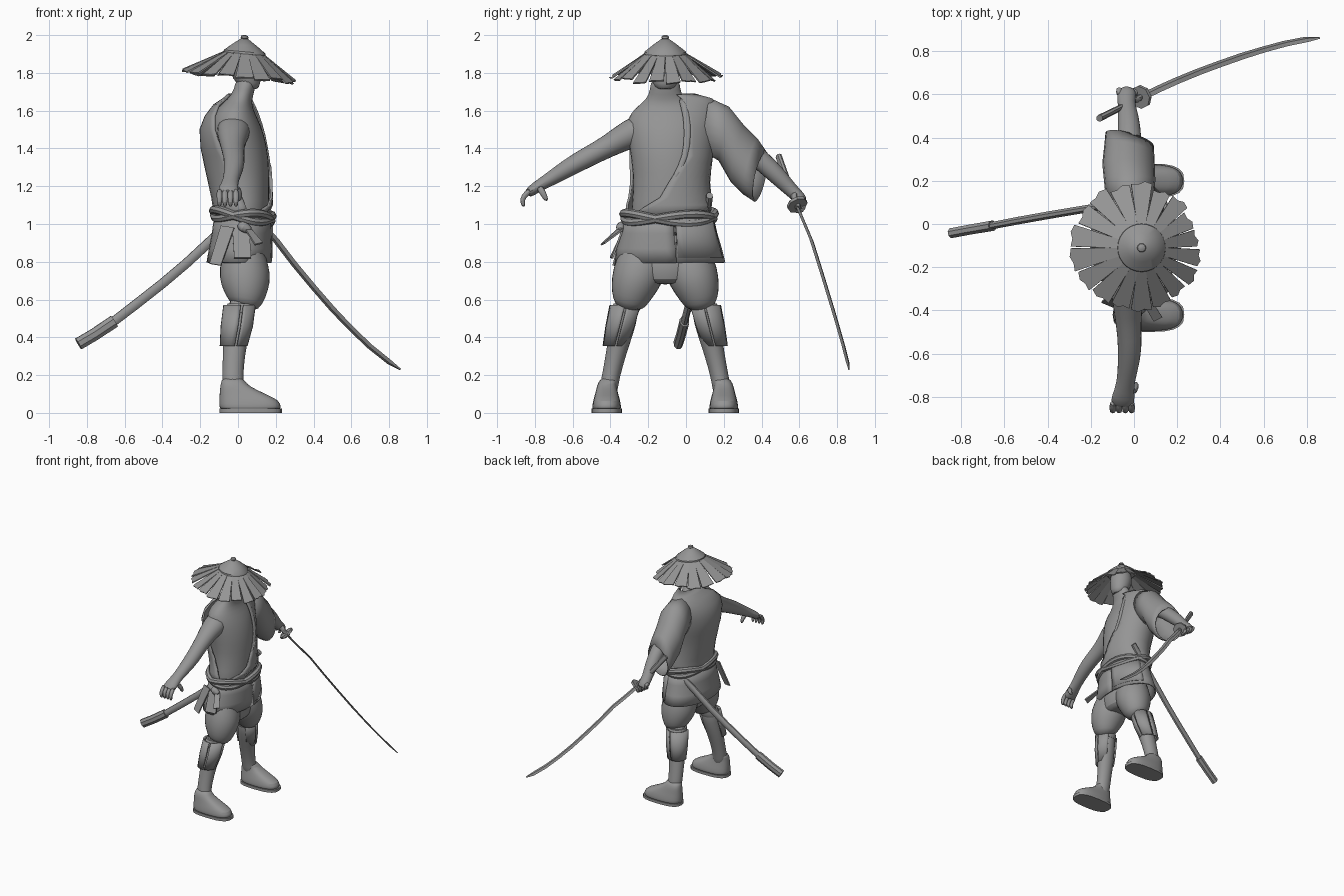
import bpy, bmesh, math, random
from mathutils import Vector as V
random.seed(4)
MID = -0.11  # side-to-side centre of the body (the figure faces +x)

mat = bpy.data.materials.new("warm_grey")
mat.diffuse_color = (0.3, 0.3, 0.3, 1)


def finish(name, bm, smooth=40, sub=0, thick=0):
    bmesh.ops.recalc_face_normals(bm, faces=bm.faces[:])
    me = bpy.data.meshes.new(name)
    bm.to_mesh(me)
    bm.free()
    ob = bpy.data.objects.new(name, me)
    bpy.context.collection.objects.link(ob)
    me.materials.append(mat)
    if thick:
        m = ob.modifiers.new("thickness", 'SOLIDIFY')
        m.thickness, m.offset = thick, 0
    if sub:
        m = ob.modifiers.new("round", 'SUBSURF')
        m.levels = m.render_levels = sub
    if smooth:
        bpy.ops.object.select_all(action='DESELECT')
        ob.select_set(True)
        bpy.context.view_layer.objects.active = ob
        bpy.ops.object.shade_smooth_by_angle(angle=math.radians(smooth))
    return ob


def grid(name, rows, closed=True, caps=True, loop=False, **kw):
    """Skin a list of point rows."""
    bm = bmesh.new()
    vs = [[bm.verts.new(p) for p in r] for r in rows]
    n = len(vs[0])
    for i in range(len(vs) - (0 if loop else 1)):
        a, b = vs[i], vs[(i + 1) % len(vs)]
        for j in range(n if closed else n - 1):
            k = (j + 1) % n
            bm.faces.new((a[j], a[k], b[k], b[j]))
    if caps and closed and not loop:
        bm.faces.new(vs[0])
        bm.faces.new(vs[-1])
    return finish(name, bm, **kw)


def ellipse(c, u, v, n=16, a0=0, a1=None, p=1):
    """Points round an ellipse; p below 1 makes it boxier."""
    end = a0 + 360 if a1 is None else a1
    div = n if a1 is None else n - 1
    ang = [math.radians(a0 + (end - a0) * j / div) for j in range(n)]
    f = lambda t: math.copysign(abs(t) ** p, t)
    return [V(c) + V(u) * f(math.cos(a)) + V(v) * f(math.sin(a)) for a in ang]


def tube(name, pts, n=12, ref=(1, 0, 0), loop=False, a0=0, **kw):
    """Elliptic tube through (x, y, z, half_width, half_depth) points."""
    rows, m = [], len(pts)
    for i, p in enumerate(pts):
        lo, hi = ((i - 1) % m, (i + 1) % m) if loop else (max(i - 1, 0), min(i + 1, m - 1))
        t = (V(pts[hi][:3]) - V(pts[lo][:3])).normalized()
        u = V(ref) - t * V(ref).dot(t)
        u.normalize()
        rows.append(ellipse(p[:3], u * p[3], t.cross(u) * p[4], n, a0))
    return grid(name, rows, loop=loop, **kw)


def stack(name, rows, n=16, p=1, **kw):
    """Horizontal ellipses (z, cx, cy, rx, ry)."""
    return grid(name, [ellipse((x, y, z), (rx, 0, 0), (0, ry, 0), n, p=p)
                       for z, x, y, rx, ry in rows], **kw)


def sheet(name, rows, n=24, thick=0.012, s=1, **kw):
    """Open wrapped cloth (z, cx, cy, rx, ry, angle0, angle1)."""
    return grid(name, [ellipse((x, y, z), (rx, 0, 0), (0, s * ry, 0), n, a, b)
                       for z, x, y, rx, ry, a, b in rows], closed=False, thick=thick, **kw)


def plate(name, pts, thick=0.01):
    bm = bmesh.new()
    bm.faces.new([bm.verts.new(p) for p in pts])
    return finish(name, bm, smooth=0, thick=thick)


# torso, neck and head
stack("torso", [(.93, .025, -.09, .12, .2), (1.05, .03, -.09, .138, .21), (1.2, .02, -.085, .148, .192),
                (1.35, .01, -.09, .158, .205), (1.48, -.01, -.09, .152, .225), (1.56, -.02, -.09, .125, .23),
                (1.62, -.015, -.1, .092, .165), (1.66, .01, -.11, .065, .1), (1.71, .035, -.11, .055, .08),
                (1.78, .045, -.11, .057, .078)], sub=1)
stack("head", [(1.71, .07, MID, .035, .045), (1.74, .055, MID, .065, .068), (1.8, .04, MID, .085, .082),
               (1.87, .035, MID, .09, .085), (1.93, .035, MID, .06, .06)], sub=1)

# bare arm
tube("bare_arm", [(-.02, -.18, 1.52, .1, .09), (-.025, -.29, 1.483, .09, .083), (-.03, -.41, 1.412, .064, .06),
                  (-.02, -.52, 1.355, .058, .056), (-.02, -.62, 1.3, .056, .051), (-.04, -.74, 1.225, .039, .036),
                  (-.05, -.8, 1.19, .056, .031), (-.055, -.845, 1.155, .058, .026)], sub=1)
for i in range(4):
    x = -.098 + i * .029
    tube("open_finger", [(x, -.82, 1.185, .017, .018), (x, -.862, 1.145, .017, .016), (x, -.868, 1.115, .014, .014),
                         (x, -.855, 1.09, .009, .009)], n=8, sub=1)
tube("open_thumb", [(-.01, -.78, 1.2, .022, .022), (.008, -.755, 1.16, .018, .018), (.008, -.735, 1.12, .012, .012)],
     n=8, sub=1)

# sword arm and gripping hand
tube("sword_arm", [(-.02, .05, 1.53, .09, .085), (-.02, .17, 1.51, .085, .075), (-.02, .3, 1.42, .06, .055),
                   (-.02, .4, 1.335, .057, .056), (-.025, .49, 1.25, .052, .05), (-.035, .555, 1.18, .04, .038),
                   (-.035, .6, 1.14, .048, .036), (-.03, .625, 1.11, .038, .028)], sub=1)
for i in range(4):
    x, z = -.07 + i * .025, 1.155 - i * .015
    tube("grip_finger", [(x, .59, z, .015, .016), (x, .632, z - .01, .015, .015), (x + .01, .617, z - .045, .013, .013),
                         (x + .01, .575, z - .045, .01, .01)], n=8, sub=1)
tube("grip_thumb", [(-.01, .58, 1.17, .016, .016), (.02, .57, 1.14, .014, .014), (.03, .59, 1.105, .01, .01)],
     n=8, sub=1)

# robe over one shoulder, with a hanging sleeve
sheet("robe", [(1.03, .025, -.09, .148, .225, -80, 285), (1.1, .025, -.09, .155, .222, -30, 275),
               (1.14, .022, -.085, .158, .215, -14, 270), (1.22, .012, -.085, .165, .207, -2, 262),
               (1.3, .002, -.085, .173, .215, 12, 255), (1.36, -.007, -.085, .176, .222, 24, 250),
               (1.4, -.014, -.085, .178, .23, 22, 245), (1.5, -.028, -.085, .17, .242, 21, 236),
               (1.57, -.028, -.08, .143, .248, 17, 228), (1.63, -.02, -.06, .105, .225, 8, 220),
               (1.66, -.005, -.035, .074, .17, 5, 215), (1.685, .01, -.06, .06, .105, 5, 210)])
grid("sleeve", [ellipse(c, u, v, 20) for c, u, v in (
    ((-.02, .1, 1.53), (.105, 0, 0), (0, .02, .135)), ((-.02, .2, 1.478), (.115, 0, 0), (0, .025, .14)),
    ((-.025, .27, 1.375), (.118, -.01, 0), (0, .03, .15)), ((-.022, .34, 1.305), (.112, -.02, 0), (0, .035, .145)),
    ((-.02, .393, 1.25), (.108, -.03, 0), (0, .027, .13)))], caps=False, thick=.008)
tube("robe_collar", [(.06, -.03, 1.675, .01, .018), (.105, .005, 1.58, .01, .02), (.138, .008, 1.47, .01, .02),
                     (.157, .0, 1.36, .01, .018), (.172, -.05, 1.26, .008, .015), (.173, -.12, 1.14, .008, .015)],
     n=8, sub=1)

# skirt panels, rope belt and sash
sheet("skirt", [(1.04, .025, -.09, .146, .23, 12, 365), (.95, .02, -.09, .153, .25, 10, 366),
                (.87, .014, -.088, .162, .272, 8, 367), (.795, .006, -.085, .167, .288, 7, 367)], n=32)
sheet("front_flap", [(1.03, .03, -.09, .15, .232, 8, 80), (.92, .023, -.09, .157, .262, 9, 75),
                     (.82, .012, -.088, .167, .292, 9, 72)], n=10)
for k in range(2):
    ring = []
    for j in range(40):
        a = 2 * math.pi * j / 40
        w = math.sin(2 * a + .6 + math.pi * k)
        ring.append((.025 + (.15 + .006 * w) * math.cos(a), -.09 + (.235 + .006 * w) * math.sin(a),
                     1.04 + .024 * w - .014 * math.cos(a), .023, .026))
    tube("rope_belt", ring, n=8, ref=(0, 0, 1), loop=True)
tube("belt_knot", [(.0, -.33, 1.0, .02, .02), (.03, -.35, .985, .035, .03), (.07, -.345, .96, .02, .02)], n=10, sub=1)
plate("sash_end", [(.02, -.33, 1.0), (.07, -.335, .97), (.13, -.43, .9), (.09, -.45, .89)])
plate("sash_tail", [(-.03, -.33, .97), (.06, -.34, .96), (.07, -.39, .82), (-.02, -.4, .82)])
plate("sash_corner", [(-.09, -.31, .99), (-.02, -.335, .98), (-.09, -.385, .78), (-.15, -.36, .79)])

# trouser seat, legs, shin guards and shoes
stack("trouser_seat", [(.68, .035, MID, .08, .11), (.7, .035, MID, .115, .17), (.77, .03, MID, .13, .2),
                       (.9, .025, MID, .125, .2)], sub=1)
for s in (-1, 1):
    def leg(name, pts, **kw):
        tube(name, [(x, MID + s * d, z, a, b) for x, d, z, a, b in pts], n=16, **kw)

    leg("trouser_leg", [(.022, .08, .92, .1, .12), (.027, .11, .82, .122, .14), (.038, .15, .72, .142, .138),
                        (.042, .175, .645, .12, .118), (.038, .185, .59, .095, .095), (.025, .19, .555, .07, .07)], sub=1)
    leg("shin", [(.015, .19, .62, .065, .065), (.003, .22, .48, .07, .07), (-.018, .25, .36, .064, .058),
                 (-.025, .275, .25, .057, .05), (-.03, .295, .16, .057, .048), (-.015, .305, .08, .06, .05)], sub=1)
    for a0, a1 in ((-62, -4), (4, 75), (85, 200)):
        sheet("shin_guard", [(.57, .008, MID + s * .208, .08, .082, a0, a1),
                             (.46, -.006, MID + s * .235, .08, .076, a0, a1),
                             (.355, -.023, MID + s * .262, .068, .064, a0, a1)], n=8, thick=.012, s=s)
    y = MID + s * .31
    stack("knee_band", [(.58, .015, MID + s * .2, .07, .072), (.55, .012, MID + s * .21, .078, .078),
                        (.53, .007, MID + s * .215, .072, .072)], n=20)
    stack("shoe_sole", [(0, .067, y, .166, .08), (.022, .067, y, .166, .08)], n=20, p=.7)
    stack("shoe", [(.012, .065, y, .164, .077), (.03, .065, y, .166, .078), (.065, .06, y, .162, .073),
                   (.09, .035, y, .135, .065), (.125, -.002, y, .095, .056), (.155, -.025, y, .067, .049),
                   (.19, -.028, MID + s * .292, .057, .046)], p=.75, sub=1)

# straw hat: cap, knob and loose slats, tipped slightly forward
def hat_pt(r, a, z):
    x, y = r * math.cos(a), r * math.sin(a)
    return (.035 + x, MID + y, z - .09 * x)


def hat_ring(r, z, n=28):
    return [hat_pt(r, 2 * math.pi * j / n, z) for j in range(n)]


grid("hat_cap", [hat_ring(r, z) for r, z in ((.1, 1.89), (.112, 1.9), (.11, 1.912), (.066, 1.947), (.02, 1.98))])
grid("hat_knob", [hat_ring(r, z, 12) for r, z in ((.012, 1.975), (.021, 1.985), (.018, 1.995), (.007, 2.0))])
N = 18
for i in range(N):
    a = 2 * math.pi * (i + .5) / N
    r = random.uniform(.275, .302) - .027 * math.cos(a)
    drop = random.uniform(1.765, 1.79)
    w0, w1 = .2, random.uniform(.14, .17)
    lift = random.uniform(-.008, .008)
    plate("hat_slat", [hat_pt(.09, a - w0, 1.912), hat_pt(r, a - w1, drop + lift), hat_pt(r + .008, a - w1 * .3, drop),
                       hat_pt(r - .005, a + w1 * .3, drop), hat_pt(r, a + w1, drop - lift),
                       hat_pt(.09, a + w0, 1.912)], .008)

# drawn sword
UP = (0, 0, 1)
tube("sword_blade", [(.04, .59, 1.09, .02, .007), (.12, .628, 1.0, .02, .007), (.2, .664, .915, .02, .007),
                     (.3, .705, .785, .02, .007), (.4, .742, .665, .02, .007), (.5, .777, .55, .02, .007),
                     (.6, .808, .445, .019, .006), (.7, .835, .35, .019, .006), (.8, .855, .27, .018, .006),
                     (.86, .862, .23, .006, .003)], n=4, ref=(1, -1, .8), smooth=0)
tube("sword_handle", [(-.16, .49, 1.36, .02, .016), (-.06, .54, 1.225, .018, .014), (.045, .595, 1.085, .019, .015)],
     n=8, ref=UP)
tube("sword_guard", [(.026, .586, 1.11, .058, .055), (.036, .591, 1.097, .058, .055)], n=8, ref=UP, a0=22.5, smooth=0)

# scabbard with end cap
tube("scabbard", [(.11, .125, 1.15, .024, .018), (0, .11, 1.04, .026, .019), (-.13, .085, .925, .027, .019),
                  (-.27, .062, .795, .027, .019), (-.4, .04, .685, .027, .019), (-.54, .015, .575, .027, .019),
                  (-.67, -.01, .475, .026, .018)], n=8, ref=UP, a0=22.5)
tube("scabbard_cap", [(-.655, -.008, .485, .036, .026), (-.76, -.026, .415, .035, .025),
                      (-.845, -.042, .365, .035, .025)], n=8, ref=UP, a0=22.5, smooth=30)
